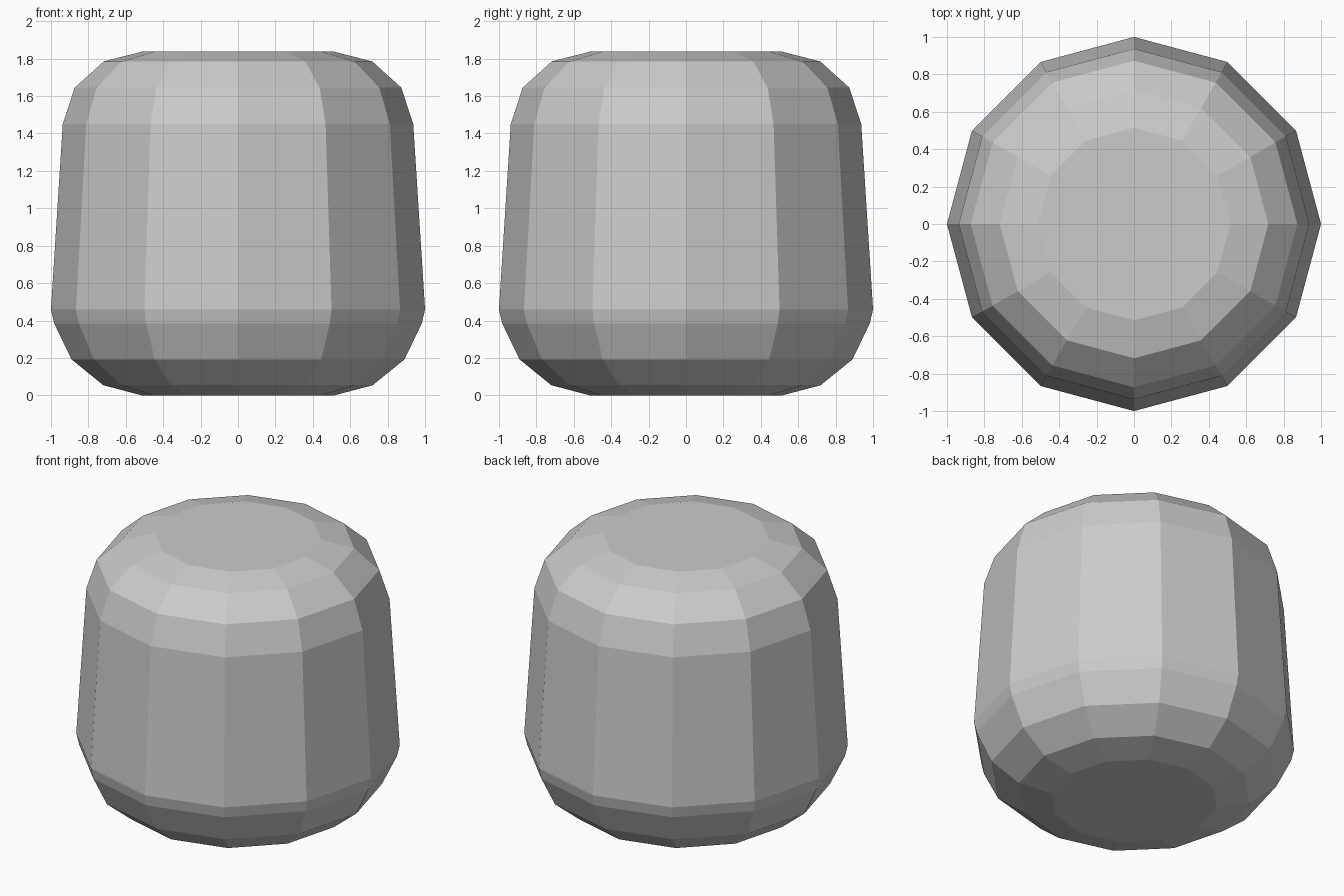
import bpy, bmesh
from math import cos, sin, pi

if "Cube" in bpy.data.objects:
    bpy.data.objects.remove(bpy.data.objects["Cube"])

SIDES = 12

# Barrel profile from bottom to top: (radius, height)
PROFILE = [(0.515, 0.0), (0.72, 0.054), (0.89, 0.192), (0.983, 0.385), (1.0, 0.46),
           (0.937, 1.45), (0.873, 1.645), (0.718, 1.785), (0.515, 1.837)]


def lathe(name, profile, sides):
    bm = bmesh.new()
    rings = [[bm.verts.new((r * cos(2 * pi * i / sides), r * sin(2 * pi * i / sides), z))
              for i in range(sides)] for r, z in profile]
    # Side bands
    for low, high in zip(rings, rings[1:]):
        for i in range(sides):
            j = (i + 1) % sides
            bm.faces.new((low[i], low[j], high[j], high[i]))
    # Flat end caps
    bm.faces.new(rings[0][::-1])
    bm.faces.new(rings[-1])
    mesh = bpy.data.meshes.new(name)
    bm.to_mesh(mesh)
    bm.free()
    obj = bpy.data.objects.new(name, mesh)
    bpy.context.collection.objects.link(obj)
    return obj


# Rounded, slightly tapered barrel body
lathe("barrel_body", PROFILE, SIDES)
